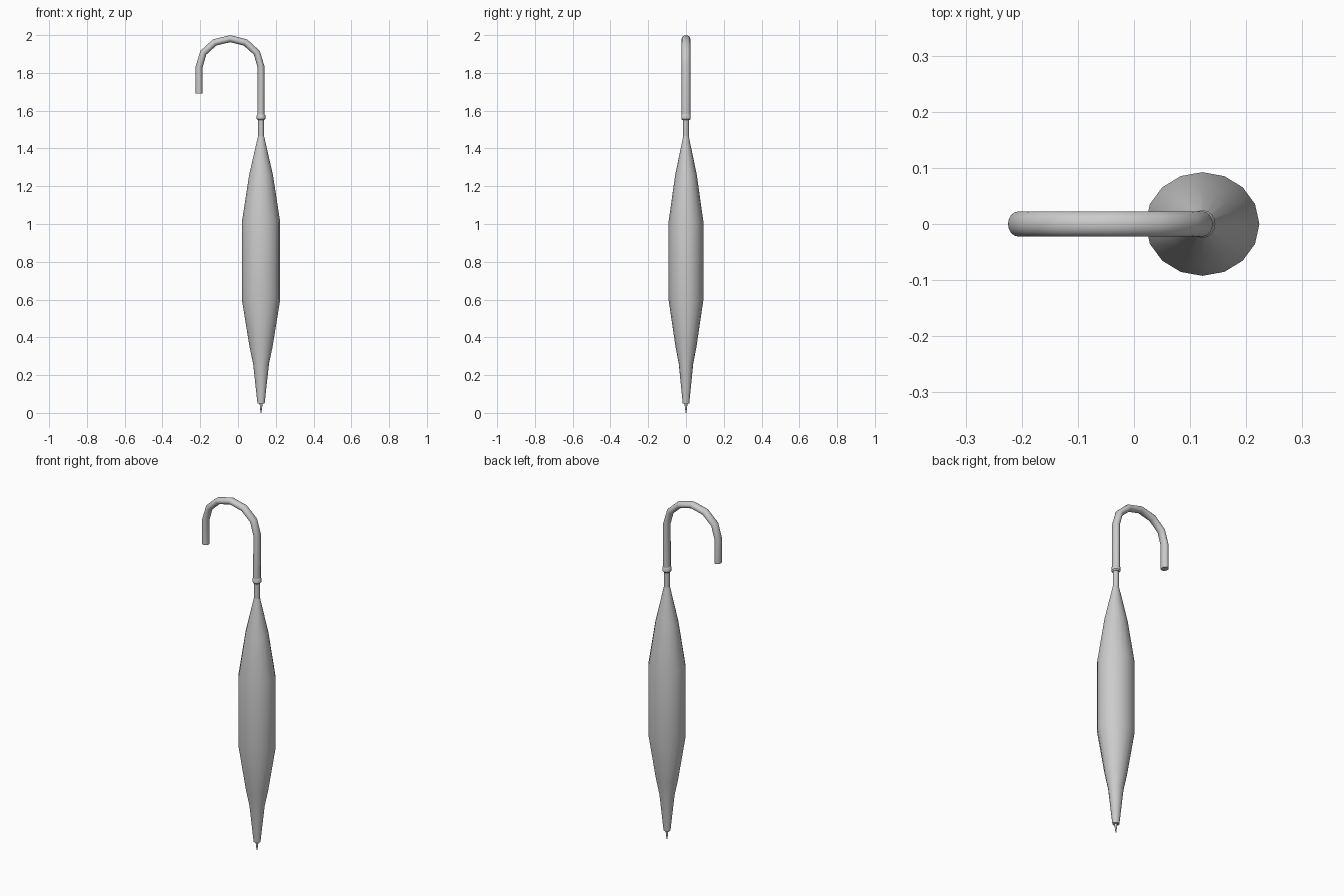
import bpy, bmesh, math
from mathutils import Vector

if "Cube" in bpy.data.objects:
    bpy.data.objects.remove(bpy.data.objects["Cube"])

AXIS = 0.122  # x position of the umbrella shaft


def finish(name, bm, angle=35):
    bmesh.ops.recalc_face_normals(bm, faces=bm.faces)
    me = bpy.data.meshes.new(name)
    bm.to_mesh(me)
    bm.free()
    ob = bpy.data.objects.new(name, me)
    bpy.context.collection.objects.link(ob)
    bpy.ops.object.select_all(action='DESELECT')
    ob.select_set(True)
    bpy.context.view_layer.objects.active = ob
    bpy.ops.object.shade_smooth_by_angle(angle=math.radians(angle))
    return ob


def loft(name, rings):
    """Skin a list of equal point rings and cap both ends."""
    bm = bmesh.new()
    loops = [[bm.verts.new(p) for p in ring] for ring in rings]
    n = len(loops[0])
    for a, b in zip(loops, loops[1:]):
        for i in range(n):
            j = (i + 1) % n
            bm.faces.new((a[i], a[j], b[j], b[i]))
    bm.faces.new(loops[0])
    bm.faces.new(loops[-1])
    return finish(name, bm)


def ring(center, u, v, n):
    c = Vector(center)
    return [c + u * math.cos(t) + v * math.sin(t)
            for t in (2 * math.pi * i / n for i in range(n))]


def lathe(name, profile, n=16, flat=1.0):
    """Turn (radius, z) pairs around the shaft axis."""
    return loft(name, [ring((AXIS, 0, z), Vector((r, 0, 0)), Vector((0, r * flat, 0)), n)
                       for r, z in profile])


# furled canopy, slightly narrower front to back
lathe("canopy", [(0.019, 0.05), (0.042, 0.26), (0.061, 0.35), (0.1015, 0.6),
                 (0.1015, 1.01), (0.063, 1.26), (0.016, 1.465)], 16, 0.91)

# pointed tip
lathe("tip", [(0.002, 0.0), (0.006, 0.03), (0.008, 0.055)], 12)

# shaft between canopy and handle
lathe("shaft", [(0.015, 1.44), (0.015, 1.57)], 16)

# collar at the base of the handle
lathe("collar", [(0.018, 1.55), (0.023, 1.557), (0.023, 1.575), (0.019, 1.582)], 16, 1.08)

# hooked handle: straight stem, half-ellipse bend, short drop
cx, cz, rx, rz, r = -0.042, 1.831, 0.164, 0.15, 0.0185
path = [(AXIS, 1.57)]
path += [(cx + rx * math.cos(math.radians(a)), cz + rz * math.sin(math.radians(a)))
         for a in range(0, 181, 30)]
path.append((cx - rx, 1.69))
rings = []
for i, (x, z) in enumerate(path):
    x0, z0 = path[max(i - 1, 0)]
    x1, z1 = path[min(i + 1, len(path) - 1)]
    d = Vector((x - x0, 0, z - z0)).normalized() + Vector((x1 - x, 0, z1 - z)).normalized()
    d.normalize()
    side = Vector((d.z, 0, -d.x)) * r
    rings.append(ring((x, 0, z), side, Vector((0, 0.0225, 0)), 16))
loft("handle", rings)
